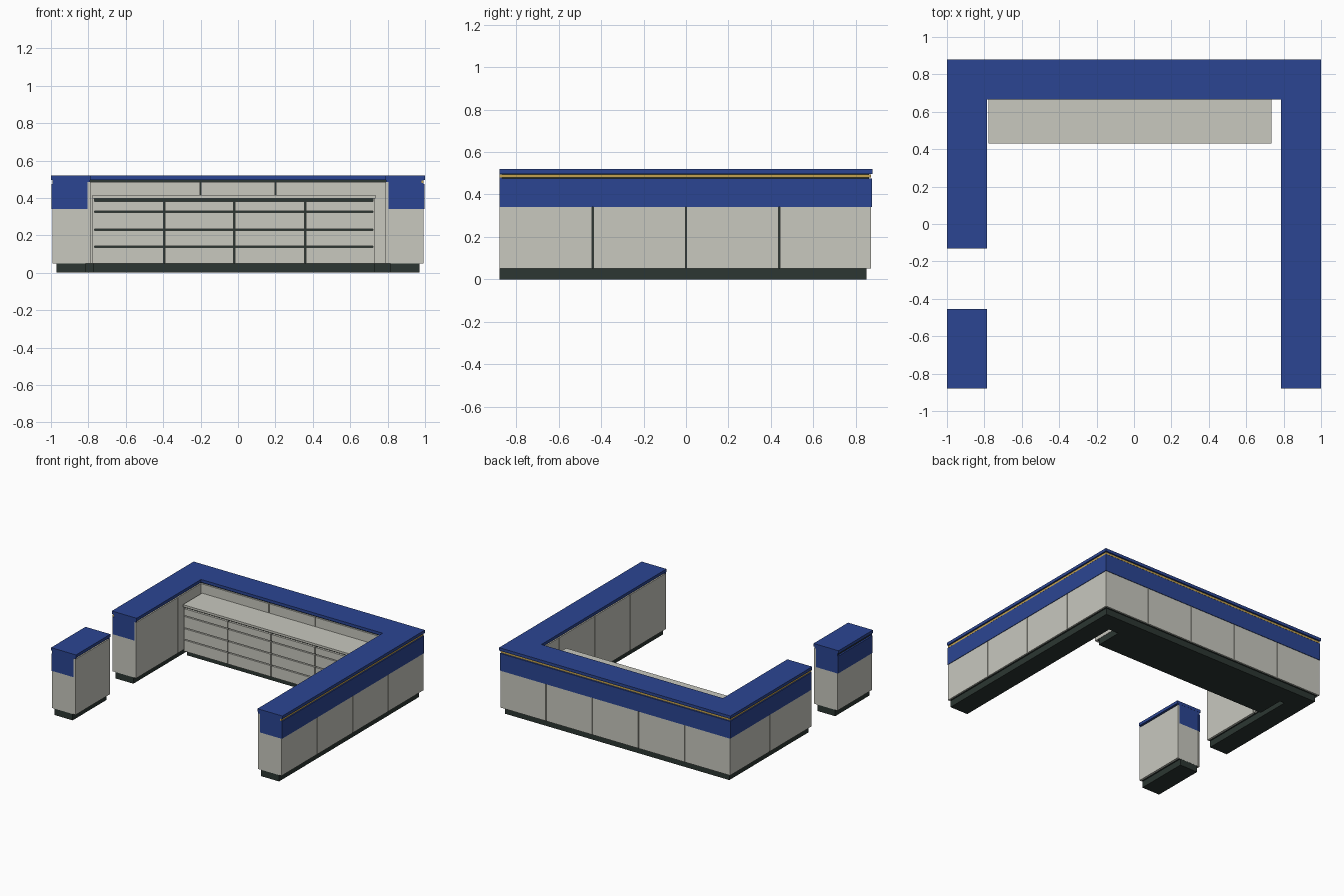
import bpy
import bmesh

cube = bpy.data.objects.get("Cube")
if cube:
    bpy.data.objects.remove(cube, do_unlink=True)


def material(name, rgb):
    m = bpy.data.materials.new(name)
    m.use_nodes = True
    m.diffuse_color = (*rgb, 1)
    m.node_tree.nodes["Principled BSDF"].inputs["Base Color"].default_value = (*rgb, 1)
    return m


WHITE = material("warm white panel", (0.58, 0.58, 0.52))
BLUE = material("deep blue", (0.024, 0.06, 0.29))
DARK = material("dark green grey", (0.025, 0.037, 0.032))
GOLD = material("gold trim", (0.56, 0.37, 0.08))


def prisms(name, outlines, z_pairs, mat):
    """One object from several outlines, each extruded between two heights."""
    bm = bmesh.new()
    for outline, (z0, z1) in zip(outlines, z_pairs):
        face = bm.faces.new([bm.verts.new((x, y, z0)) for x, y in outline])
        top = bmesh.ops.extrude_face_region(bm, geom=[face])["geom"]
        verts = [g for g in top if isinstance(g, bmesh.types.BMVert)]
        bmesh.ops.translate(bm, verts=verts, vec=(0, 0, z1 - z0))
    bmesh.ops.recalc_face_normals(bm, faces=bm.faces)
    mesh = bpy.data.meshes.new(name)
    bm.to_mesh(mesh)
    bm.free()
    mesh.materials.append(mat)
    obj = bpy.data.objects.new(name, mesh)
    bpy.context.collection.objects.link(obj)
    return obj


def rect(x0, x1, y0, y1):
    return [(x0, y0), (x1, y0), (x1, y1), (x0, y1)]


def box(name, x0, x1, y0, y1, z0, z1, mat):
    return prisms(name, [rect(x0, x1, y0, y1)], [(z0, z1)], mat)


def panel_run(name, along, d0, d1, cuts, levels, mat, gap=0.006):
    """Row (or grid) of panels running along x or y, parted by narrow gaps."""
    shapes, heights = [], []
    h = gap / 2
    for a, b in zip(cuts, cuts[1:]):
        a, b = a + h * (a != cuts[0]), b - h * (b != cuts[-1])
        for z0, z1 in zip(levels, levels[1:]):
            shapes.append(rect(a, b, d0, d1) if along == "x" else rect(d0, d1, a, b))
            heights.append((z0 + h * (z0 != levels[0]), z1 - h * (z1 != levels[-1])))
    return prisms(name, shapes, heights, mat)


FRONT, BACK = -0.88, 0.88        # ends of the counter in depth
GATE_FRONT, GATE_BACK = -0.455, -0.13  # opening in the right arm
INNER, INNER_BACK = 0.785, 0.665
BASE, BAND, LIP, TOP = 0.05, 0.34, 0.497, 0.52


def layer(name, inset, end_inset, z0, z1, mat):
    """U-shaped counter layer and its separate end block, inset from the edges."""
    o, i = 1 - inset, INNER + inset
    b, ib = BACK - inset, INNER_BACK + inset
    f, gb = FRONT + end_inset, GATE_BACK + end_inset
    u = [(o, f), (o, b), (-o, b), (-o, gb), (-i, gb), (-i, ib), (i, ib), (i, f)]
    block = rect(-o, -i, f, GATE_FRONT - end_inset)
    prisms("counter_" + name, [u], [(z0, z1)], mat)
    prisms("end_block_" + name, [block], [(z0, z1)], mat)


# Plinth, dark core seen in the gaps, and worktop slab
layer("plinth", 0.03, 0.002, 0, BASE, DARK)
layer("core", 0.017, 0.008, BASE, LIP, DARK)
layer("top_slab", 0, 0, LIP, TOP, BLUE)

# Outer faces: white panels, blue fascia, gold trim
LONG = [FRONT, -0.44, 0, 0.44, BACK - 0.008]
SHORT = [GATE_BACK, 0.38, BACK - 0.008]
BLOCK = [FRONT, GATE_FRONT]
WIDE = [-0.98, -0.6, -0.2, 0.2, 0.6, 0.98]
for name, side, cuts in (("left_arm", 1, LONG), ("right_arm", -1, SHORT), ("end_block", -1, BLOCK)):
    ends = [cuts[0], cuts[-1]]
    inner_cuts = [INNER_BACK + 0.01 if c > INNER_BACK else c for c in cuts]

    def span(a, b):
        return sorted((side * a, side * b))

    panel_run(name + "_outer_panels", "y", *span(0.98, 0.992), cuts, [BASE, BAND], WHITE)
    panel_run(name + "_fascia", "y", *span(0.98, 0.996), ends, [BAND, 0.475], BLUE)
    panel_run(name + "_inner_panels", "y", *span(INNER + 0.004, INNER + 0.02),
              inner_cuts, [BASE, 0.485], WHITE)
    if name != "end_block":
        panel_run(name + "_gold_trim", "y", *span(0.98, 0.992), ends, [0.479, 0.494], GOLD)

panel_run("back_outer_panels", "x", 0.86, 0.872, WIDE, [BASE, BAND], WHITE)
box("back_fascia", -0.996, 0.996, 0.86, 0.876, BAND, 0.475, BLUE)
box("back_gold_trim", -0.992, 0.992, 0.86, 0.872, 0.479, 0.494, GOLD)
panel_run("back_inner_panels", "x", INNER_BACK + 0.004, INNER_BACK + 0.02,
          [-0.79, -0.2, 0.2, 0.79], [BASE, 0.485], WHITE)

# Closed ends of the arms and block: white below, blue above
for name, side, y, inward in (("left_arm_end", 1, FRONT, 1), ("right_arm_end", -1, GATE_BACK, 1),
                              ("block_front_end", -1, FRONT, 1), ("block_back_end", -1, GATE_FRONT, -1)):
    x0, x1 = sorted((side * (INNER + 0.005), side * 0.991))
    y0, y1 = sorted((y + inward * 0.001, y + inward * 0.012))
    box(name + "_panel", x0, x1, y0, y1, BASE, BAND, WHITE)
    box(name + "_fascia", x0, x1, y0 - 0.0005, y1, BAND, LIP, BLUE)

# Drawer cabinet against the back counter
COLUMNS = [-0.775, -0.395, -0.02, 0.36, 0.73]
box("cabinet_plinth", -0.775, 0.73, 0.48, 0.7, 0, BASE, DARK)
box("cabinet_core", -0.77, 0.725, 0.455, 0.665, BASE, 0.398, DARK)
panel_run("drawer_fronts", "x", 0.438, 0.455, COLUMNS,
          [BASE, 0.14, 0.23, 0.325, 0.382], WHITE, gap=0.008)
for name, x in (("left", 0.723), ("right", -0.777)):
    box("cabinet_side_" + name, x, x + 0.009, 0.445, 0.667, BASE, 0.398, WHITE)
box("cabinet_worktop", -0.777, 0.735, 0.43, 0.665, 0.398, 0.415, WHITE)
